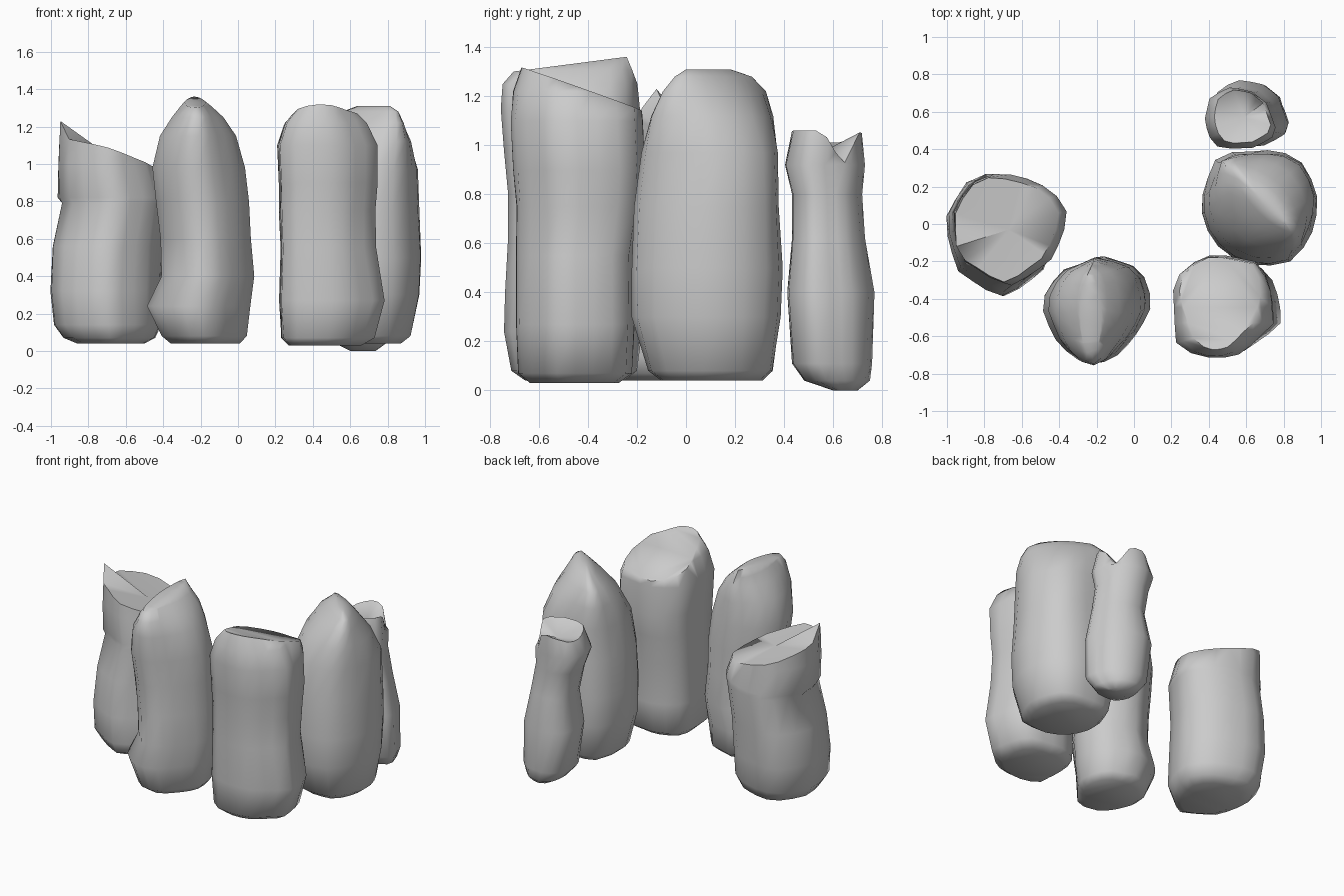
import bpy, bmesh, math, random
from mathutils import Vector, Matrix

SIDES = 20


def plan_points(outline, rot):
    """Sample a top-view outline at even angles, normalised to a -1..1 box."""
    turn = Matrix.Rotation(math.radians(-rot), 2)
    pts = [turn @ Vector(p) for p in outline]
    lo = Vector((min(p.x for p in pts), min(p.y for p in pts)))
    hi = Vector((max(p.x for p in pts), max(p.y for p in pts)))
    pts = [Vector(((p.x - lo.x) / (hi.x - lo.x) * 2 - 1,
                   (p.y - lo.y) / (hi.y - lo.y) * 2 - 1)) for p in pts]
    out = []
    for i in range(SIDES):
        a = 2 * math.pi * i / SIDES
        d = Vector((math.cos(a), math.sin(a)))
        best = 0
        for p, q in zip(pts, pts[1:] + pts[:1]):
            e = q - p
            den = d.x * e.y - d.y * e.x
            if abs(den) > 1e-9:
                t = (p.x * e.y - p.y * e.x) / den
                u = (p.x * d.y - p.y * d.x) / den
                if t > 0 and -1e-6 <= u <= 1 + 1e-6:
                    best = max(best, t)
        out.append(d * best)
    return out


def stone(name, outline, rings, seed, center=(0, 0), rot=0, cuts=(), nudges=(), rim=None):
    """Loft rings (z, x0, x1, y0, y1), slice with planes, then pull single corners."""
    rnd = random.Random(seed)
    m = Matrix.Translation((*center, 0)) @ Matrix.Rotation(math.radians(rot), 4, 'Z')
    plan = plan_points(outline, rot)
    bm = bmesh.new()
    loops = []
    for k, (z, x0, x1, y0, y1) in enumerate(rings):
        loop = []
        for i, d in enumerate(plan):
            r = rnd.uniform(0.99, 1.015)
            h = rim(360 * i / SIDES) if rim and k == len(rings) - 1 else 0
            p = Vector(((x0 + x1) / 2 + r * d.x * (x1 - x0) / 2,
                        (y0 + y1) / 2 + r * d.y * (y1 - y0) / 2, z + h))
            loop.append(bm.verts.new(m @ p))
        loops.append(loop)
    for a, b in zip(loops, loops[1:]):
        for i in range(SIDES):
            j = (i + 1) % SIDES
            bm.faces.new((a[i], a[j], b[j], b[i]))
    bm.faces.new(loops[0][::-1])
    bm.faces.new(loops[-1])
    # sliced tops
    for co, no in cuts:
        res = bmesh.ops.bisect_plane(bm, geom=bm.verts[:] + bm.edges[:] + bm.faces[:],
                                     plane_co=co, plane_no=no, clear_outer=True)
        edges = [e for e in res['geom_cut'] if isinstance(e, bmesh.types.BMEdge)]
        bmesh.ops.holes_fill(bm, edges=edges, sides=0)
    # the broken top gets a centre vertex so it can dish
    if nudges:
        bm.normal_update()
        top = max((f for f in bm.faces if f.normal.z > 0.5), key=lambda f: f.calc_area())
        bmesh.ops.poke(bm, faces=[top])
        for to in nudges:
            to = Vector(to)
            v = min((v for v in bm.verts if v.co.z > 0.8),
                    key=lambda v: (v.co.xy - to.xy).length - 0.5 * v.co.z)
            v.co = to
    bmesh.ops.remove_doubles(bm, verts=bm.verts[:], dist=0.002)
    bmesh.ops.triangulate(bm, faces=[f for f in bm.faces if len(f.verts) > 4])
    bmesh.ops.recalc_face_normals(bm, faces=bm.faces[:])
    me = bpy.data.meshes.new(name)
    bm.to_mesh(me)
    bm.free()
    ob = bpy.data.objects.new(name, me)
    bpy.context.collection.objects.link(ob)
    bpy.ops.object.select_all(action='DESELECT')
    ob.select_set(True)
    bpy.context.view_layer.objects.active = ob
    bpy.ops.object.shade_smooth_by_angle(angle=math.radians(65))


# broken stone on the left, with a high outer corner
stone("left_stone",
      [(-1, .08), (-.85, .27), (-.65, .26), (-.45, .18), (-.36, .05), (-.38, -.1),
       (-.45, -.25), (-.66, -.4), (-.72, -.39), (-.95, -.25), (-1, -.05)], [
    (0.04, -0.86, -0.50, -0.30, 0.14), (0.07, -0.93, -0.44, -0.36, 0.20),
    (0.14, -0.98, -0.41, -0.39, 0.24), (0.32, -1.00, -0.41, -0.39, 0.26),
    (0.56, -0.99, -0.40, -0.36, 0.27), (0.79, -0.94, -0.37, -0.33, 0.27),
    (0.82, -0.96, -0.36, -0.33, 0.27), (1.00, -0.96, -0.42, -0.32, 0.25),
    (1.25, -0.95, -0.46, -0.30, 0.23)], 3,
    cuts=[((-0.5, -0.25, 1.02), (0.30, 0.15, 1))],
    nudges=[(-0.67, -0.03, 1.03), (-0.95, -0.12, 1.23)])

# front left stone, ridge running front to back
stone("front_left_stone",
      [(-.47, -.42), (-.38, -.25), (-.18, -.17), (-.02, -.22), (.05, -.28), (.1, -.43),
       (.03, -.57), (-.1, -.71), (-.2, -.75), (-.3, -.72), (-.4, -.6)], [
    (0.04, -0.37, 0.02, -0.66, -0.25), (0.08, -0.42, 0.06, -0.72, -0.20),
    (0.24, -0.50, 0.08, -0.75, -0.18), (0.40, -0.42, 0.10, -0.74, -0.17),
    (0.60, -0.43, 0.08, -0.73, -0.18), (0.80, -0.45, 0.075, -0.73, -0.18),
    (0.98, -0.47, 0.05, -0.75, -0.18), (1.15, -0.43, 0.00, -0.76, -0.19),
    (1.25, -0.36, -0.07, -0.75, -0.20), (1.31, -0.31, -0.14, -0.70, -0.22),
    (1.36, -0.265, -0.205, -0.62, -0.24)], 8,
    cuts=[((-0.25, -0.25, 1.36), (0, -0.13, 1))])

# front right stone with a top slanting down to the back left
stone("front_right_stone",
      [(.21, -.3), (.28, -.22), (.43, -.16), (.68, -.2), (.75, -.3), (.78, -.52),
       (.6, -.68), (.45, -.71), (.32, -.69), (.22, -.62)], [
    (0.03, 0.27, 0.66, -0.64, -0.27), (0.07, 0.23, 0.73, -0.69, -0.21),
    (0.27, 0.22, 0.79, -0.70, -0.20), (0.55, 0.23, 0.74, -0.70, -0.20),
    (0.75, 0.22, 0.74, -0.70, -0.17), (0.90, 0.22, 0.75, -0.71, -0.16),
    (1.10, 0.21, 0.75, -0.72, -0.17), (1.22, 0.25, 0.69, -0.71, -0.18),
    (1.33, 0.34, 0.58, -0.67, -0.24)], 5,
    cuts=[((0.45, -0.65, 1.31), (-0.02, 0.36, 1))])

# right stone, its domed ridge turned diagonally
stone("right_stone",
      [(-.32, .05), (-.24, .28), (-.14, .32), (.09, .32), (.21, .28), (.29, .15),
       (.33, .02), (.28, -.18), (.2, -.28), (.03, -.31), (-.17, -.24), (-.27, -.1)], [
    (0.04, -0.25, 0.22, -0.20, 0.22), (0.08, -0.29, 0.27, -0.26, 0.28),
    (0.30, -0.33, 0.33, -0.32, 0.32), (0.50, -0.34, 0.34, -0.32, 0.33),
    (0.75, -0.32, 0.32, -0.31, 0.32), (0.97, -0.31, 0.31, -0.27, 0.31),
    (1.12, -0.31, 0.30, -0.19, 0.24), (1.22, -0.28, 0.27, -0.10, 0.16),
    (1.28, -0.20, 0.23, -0.03, 0.11), (1.31, -0.08, 0.17, 0.01, 0.06)],
    12, center=(0.67, 0.10), rot=-45)


# small back stone, waisted, rim notched towards the back right
def notch(deg):
    return -0.13 * math.exp(-((deg - 35) / 28) ** 2) - 0.05 * math.exp(-((deg - 170) / 50) ** 2)


stone("back_stone",
      [(.41, .6), (.44, .72), (.56, .77), (.68, .75), (.77, .68), (.84, .5),
       (.7, .42), (.5, .41), (.42, .5)], [
    (0.00, 0.60, 0.74, 0.60, 0.70), (0.04, 0.52, 0.80, 0.48, 0.75),
    (0.11, 0.46, 0.84, 0.43, 0.76), (0.40, 0.42, 0.84, 0.41, 0.77),
    (0.62, 0.46, 0.79, 0.43, 0.73), (0.80, 0.42, 0.76, 0.43, 0.72),
    (0.92, 0.38, 0.77, 0.40, 0.73), (1.06, 0.43, 0.74, 0.43, 0.72)], 21,
    rim=notch, nudges=[(0.59, 0.57, 0.98)])
